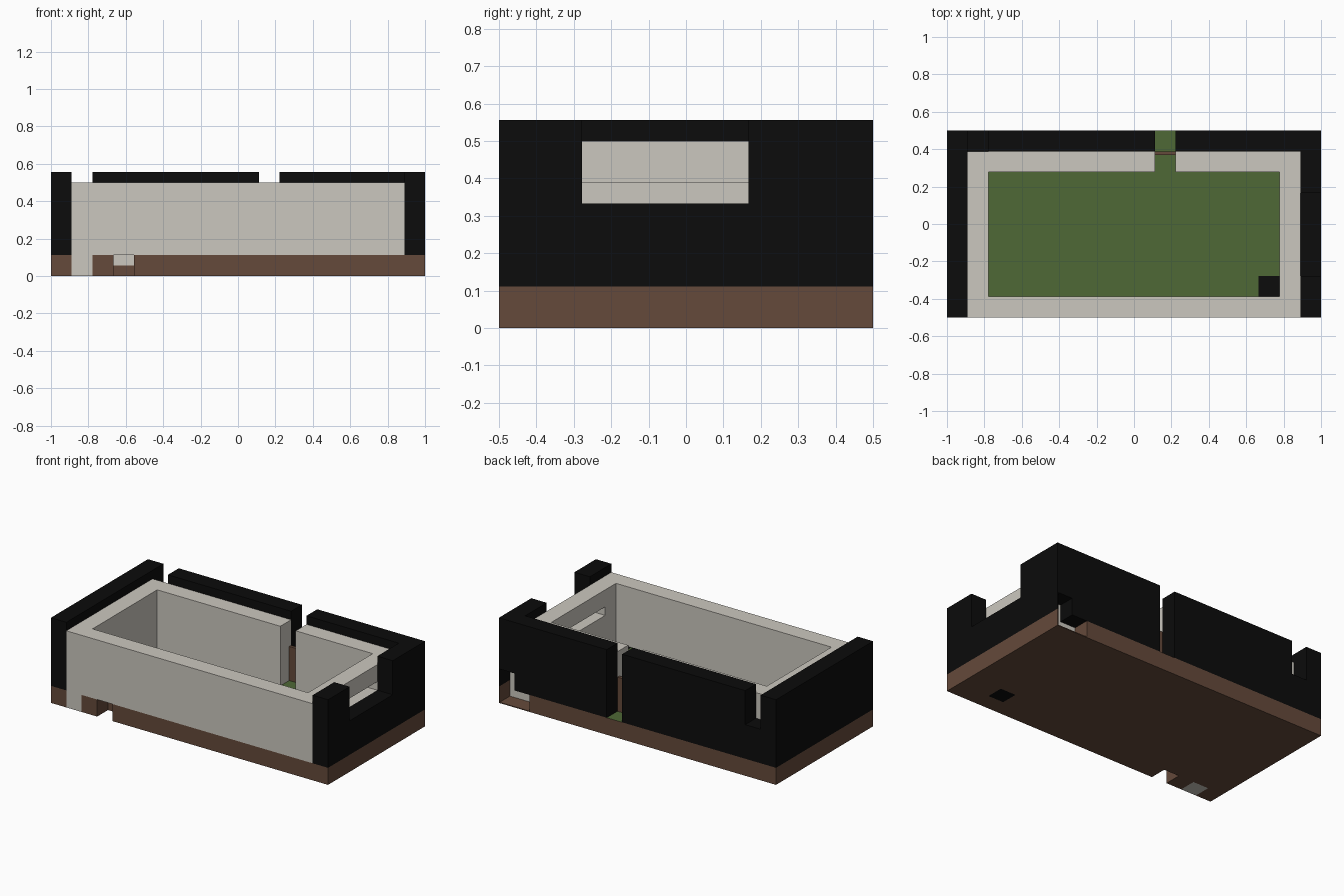
import bpy, bmesh

if "Cube" in bpy.data.objects:
    bpy.data.objects.remove(bpy.data.objects["Cube"])

U = 1 / 9  # one building block


def mat(name, rgb):
    m = bpy.data.materials.new(name)
    m.diffuse_color = (*rgb, 1)
    m.use_nodes = True
    m.node_tree.nodes["Principled BSDF"].inputs["Base Color"].default_value = m.diffuse_color
    return m


STONE = mat("pale_stone", (0.60, 0.575, 0.52))
BLACK = mat("black_block", (0.0035, 0.0035, 0.0035))
SOIL = mat("brown_soil", (0.13, 0.068, 0.043))
GRASS = mat("green_grass", (0.077, 0.138, 0.037))


def part(name, mats, boxes):
    """One object from boxes (x0, x1, y0, y1, z0, z1) in block units."""
    bm = bmesh.new()
    for x0, x1, y0, y1, z0, z1 in boxes:
        vs = bmesh.ops.create_cube(bm, size=1)["verts"]
        for v in vs:
            v.co.x = U * (x0 if v.co.x < 0 else x1)
            v.co.y = U * (y0 if v.co.y < 0 else y1)
            v.co.z = U * (z0 if v.co.z < 0 else z1)
    bm.normal_update()
    if len(mats) > 1:  # upward faces take the second material
        for f in bm.faces:
            f.material_index = int(f.normal.z > 0.5 and f.calc_center_median().z > 0.9 * U)
    me = bpy.data.meshes.new(name)
    bm.to_mesh(me)
    bm.free()
    for m in mats:
        me.materials.append(m)
    ob = bpy.data.objects.new(name, me)
    bpy.context.collection.objects.link(ob)
    return ob


T = 0.05  # thin plate thickness

# Soil base with a grassy top, a front drain notch and a rear corner pocket
part("base", [SOIL, GRASS], [
    (-9, -8, -4.5, -3.5, 0, 1),
    (-7, -6, -4.5, -3.5, 0, 1),
    (-5, 9, -4.5, -3.5, 0, 1),
    (-9, 6, -3.5, -2.5, 0, 1),
    (7, 9, -3.5, -2.5, 0, 1),
    (-9, 9, -2.5, 3.5, 0, 1),
    (-9, 7, 3.5, 4.5, 0, 1),
])
part("pocket_base_plates", [SOIL], [
    (7, 9, 3.5, 4.5, 0, T),
    (9 - T, 9, 3.5, 4.5, T, 1),
])

# Blocks set into the base
part("stone_footing", [STONE], [(-8, -7, -4.5, -3.5, 0, 1)])
part("black_floor_block", [BLACK], [(6, 7, -3.5, -2.5, 0, 1)])
part("notch_backing", [STONE], [(-6, -5, -3.5 - T, -3.5, 0.5, 1)])
part("pocket_backing", [STONE], [
    (8, 9 - T, 3.5, 3.5 + T, T, 2),
    (7, 8, 3.5, 3.5 + T, T, 1),
])

# Inner stone walls
part("stone_front_wall", [STONE], [(-8, 8, -4.5, -3.5, 1, 4.5)])
part("stone_left_wall", [STONE], [(-8, -7, -3.5, 3.5, 1, 4.5)])
part("stone_right_wall", [STONE], [
    (7, 8, -3.5, 3.5, 1, 3),
    (7, 8, -3.5, -2.5, 3, 3.5),
    (7, 8, 1.5, 3.5, 3, 3.5),
    (7, 8, -3.5, 3.5, 3.5, 4.5),
])
part("stone_back_wall", [STONE], [
    (-7, 1, 2.5, 3.5, 1, 4.5),
    (2, 7, 2.5, 3.5, 1, 4.5),
])

# Outer black walls
part("black_left_wall", [BLACK], [(-9, -8, -4.5, 4.5, 1, 5)])
part("black_right_wall", [BLACK], [
    (8, 9, -4.5, -2.5, 1, 5),
    (8, 9, -2.5, 1.5, 1, 3),
    (8, 9, 1.5, 3.5, 1, 5),
    (8, 9, 3.5, 4.5, 2, 5),
    (9 - T, 9, 3.5, 4.5, 1, 2),
])
part("black_back_wall", [BLACK], [
    (-8, -7, 3.5, 4.5, 1, 3),
    (-7, 1, 3.5, 4.5, 1, 5),
    (2, 8, 3.5, 4.5, 1, 5),
])

# Thin door in the rear passage
part("door", [SOIL], [(1, 2, 3.32, 3.5, 1, 3)])
